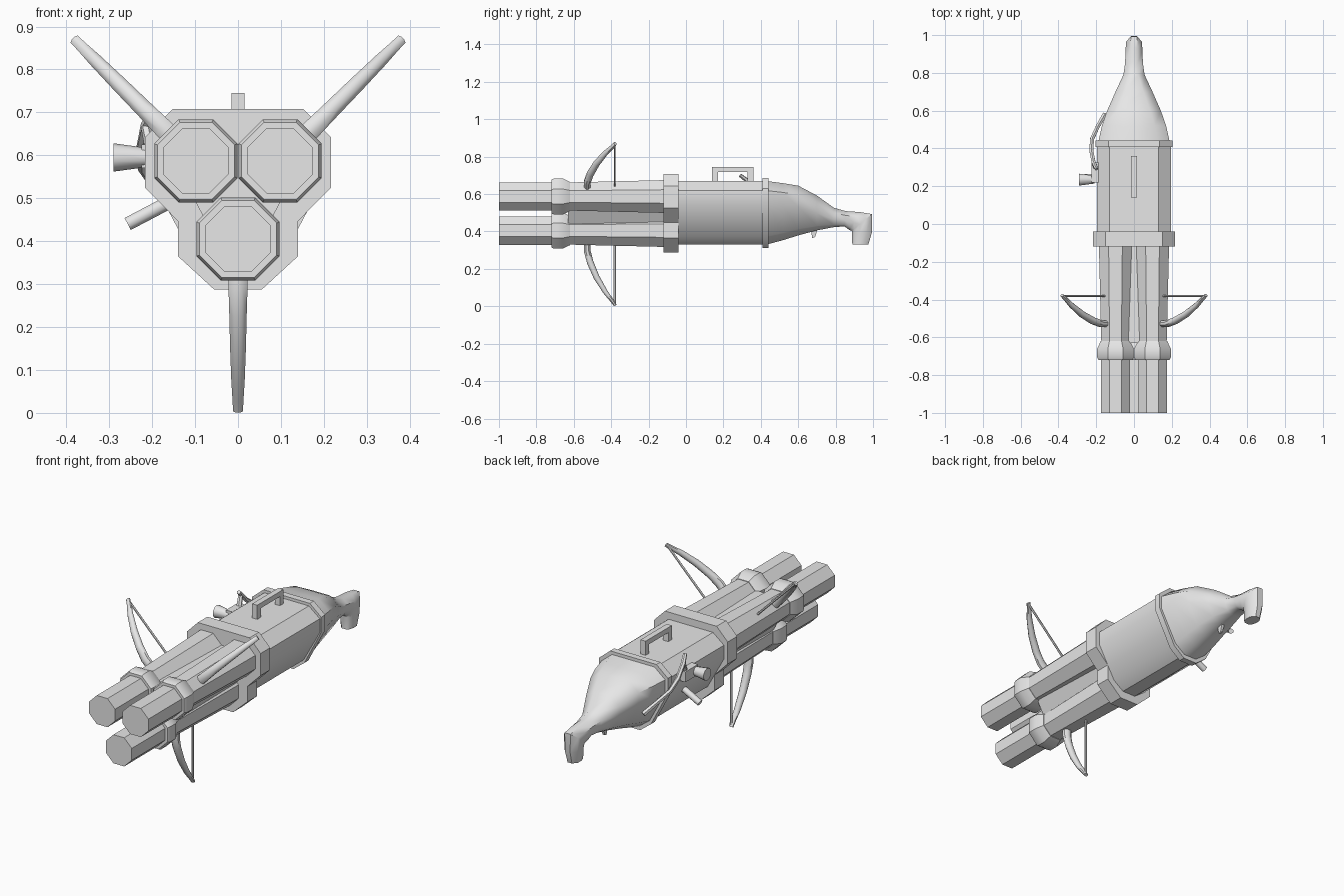
import bpy, bmesh, math
from mathutils import Vector

if "Cube" in bpy.data.objects:
    bpy.data.objects.remove(bpy.data.objects["Cube"])

grey = bpy.data.materials.new("light_grey")
grey.diffuse_color = (0.8, 0.8, 0.8, 1)
grey.use_nodes = True
grey.node_tree.nodes["Principled BSDF"].inputs["Base Color"].default_value = grey.diffuse_color


def loft(name, rings, smooth=30):
    """Skin a list of equal-length point rings and cap both ends."""
    bm = bmesh.new()
    rows = [[bm.verts.new(p) for p in ring] for ring in rings]
    n = len(rows[0])
    for a, b in zip(rows, rows[1:]):
        for i in range(n):
            j = (i + 1) % n
            bm.faces.new((a[i], a[j], b[j], b[i]))
    bm.faces.new(rows[0])
    bm.faces.new(rows[-1])
    bmesh.ops.recalc_face_normals(bm, faces=bm.faces[:])
    me = bpy.data.meshes.new(name)
    bm.to_mesh(me)
    bm.free()
    ob = bpy.data.objects.new(name, me)
    bpy.context.collection.objects.link(ob)
    me.materials.append(grey)
    bpy.ops.object.select_all(action='DESELECT')
    ob.select_set(True)
    bpy.context.view_layer.objects.active = ob
    bpy.ops.object.shade_smooth_by_angle(angle=math.radians(smooth))
    return ob


def mirrored(half):
    return half + [(-x, z) for x, z in reversed(half)]


def prism(name, profile, y0, y1):
    return loft(name, [[(x, y, z) for x, z in profile] for y in (y0, y1)])


def octagon(cx, cz, y, apothem):
    r = apothem / math.cos(math.pi / 8)
    return [(cx + r * math.cos((k + .5) * math.pi / 4), y,
             cz + r * math.sin((k + .5) * math.pi / 4)) for k in range(8)]


def tube(name, pts, radii, sides=8, smooth=50):
    """Sweep a round section along a path of points."""
    pts = [Vector(p) for p in pts]
    rings = []
    for i, p in enumerate(pts):
        d = (pts[min(i + 1, len(pts) - 1)] - pts[max(i - 1, 0)]).normalized()
        ref = Vector((0, 0, 1)) if abs(d.z) < .9 else Vector((0, 1, 0))
        u = d.cross(ref).normalized()
        v = d.cross(u)
        rings.append([p + radii[i] * (u * math.cos(a) + v * math.sin(a))
                      for a in [(k + .5) * 2 * math.pi / sides for k in range(sides)]])
    return loft(name, rings, smooth)


def box(name, lo, hi):
    prism(name, [(lo[0], lo[2]), (hi[0], lo[2]), (hi[0], hi[2]), (lo[0], hi[2])], lo[1], hi[1])


# Three barrels, each with a muzzle tube, collar, bow limb and string
s = math.sqrt(.5)
barrels = [("left", -.098, .587, (-s, s)), ("right", .098, .587, (s, s)),
           ("lower", 0, .405, (0, -1))]
for side, cx, cz, (dx, dz) in barrels:
    for part, prof in (("muzzle", [(-1, .076), (-.71, .076)]),
                       ("collar", [(-.72, .09), (-.705, .097), (-.66, .097), (-.62, .078)]),
                       ("barrel", [(-.63, .075), (-.1, .088)])):
        loft(f"{side}_{part}", [octagon(cx, cz, y, a) for y, a in prof])
    limb = []
    for r, y, w, t in ((.06, -.527, .024, .018), (.11, -.528, .023, .02),
                       (.17, -.512, .021, .02), (.25, -.478, .019, .018),
                       (.33, -.43, .016, .014), (.375, -.395, .013, .011),
                       (.4, -.378, .012, .009)):
        c = Vector((cx + dx * r, y, cz + dz * r))
        across = Vector((dz, 0, -dx))
        lean = Vector((dx * .5, -.85, dz * .5)) if r > .15 else Vector((0, -1, 0))
        limb.append([c + across * w * math.cos(k * math.pi / 4 + math.pi / 8) * 1.05
                     + lean * t * math.sin(k * math.pi / 4 + math.pi / 8) for k in range(8)])
    loft(f"{side}_bow_limb", limb, 50)
    tube(f"{side}_bow_string", [(cx + dx * r, -.381, cz + dz * r) for r in (.07, .4)],
         [.006, .006], 6)

# Core filling the gap between the barrels
core = mirrored([(.1, .625), (.13, .55), (.045, .39)])
prism("barrel_core", core, -.63, -.1)

# Clamp band around the barrels
band = mirrored([(.152, .708), (.217, .642), (.217, .525), (.14, .447),
                 (.14, .365), (.055, .287)])
prism("clamp_band", band, -.12, -.04)

# Main housing and rear ring
unit = [(.67, 1), (1, .7), (1, .27), (.51, -.74), (.2, -1)]
prism("housing", mirrored([(u * .195, .5 + v * .17) for u, v in unit]), -.05, .42)
prism("rear_ring", mirrored([(u * .203, .498 + v * .187) for u, v in unit]), .408, .442)

# Tapered stock that bends down into the grip: y, z, half width, half height, tilt, roundness
rounded = [(.4, 1), (1, .45), (1, -.2), (.8, -.75), (.4, -1)]
stock = []
for y, z, w, h, tilt, t in ((.43, .5, .19, .17, 0, 0), (.52, .506, .17, .152, 0, .1),
                            (.6, .512, .142, .133, 0, .25), (.7, .499, .098, .093, 0, .6),
                            (.79, .475, .056, .052, 0, 1), (.85, .468, .047, .041, 5, 1),
                            (.903, .456, .045, .056, 32, 1), (.94, .448, .042, .07, 50, 1),
                            (.941, .395, .038, .053, 90, 1), (.932, .33, .032, .043, 90, 1)):
    a = math.radians(tilt)
    half = [(w * (p[0] * (1 - t) + q[0] * t), h * (p[1] * (1 - t) + q[1] * t))
            for p, q in zip(unit, rounded)]
    stock.append([(x, y + v * math.sin(a), z + v * math.cos(a)) for x, v in mirrored(half)])
loft("stock_and_grip", stock, 45)

# Trigger under the stock
loft("trigger", [[(-.01, .665, .43), (.01, .665, .43), (.01, .71, .43), (-.01, .71, .43)],
                 [(-.006, .675, .365), (.006, .675, .365), (.006, .69, .37), (-.006, .69, .37)]])

# Carry handle on top
box("handle_bar", (-.015, .14, .718), (.015, .36, .745))
for name, y in (("handle_front_leg", .14), ("handle_rear_leg", .33)):
    box(name, (-.015, y, .66), (.015, y + .03, .72))

# Side mechanism on the left: knob, mount, crank rod and curved lever
tube("side_knob", [(-.21, .235, .595), (-.29, .235, .595)], [.022, .033], 10)
box("knob_mount", (-.225, .22, .57), (-.17, .325, .625))
tube("crank_rod", [(-.12, .25, .512), (-.257, .25, .44)], [.017, .017], 8)
tube("curved_lever", [(-.155, .58, .48), (-.19, .52, .525), (-.222, .45, .57),
                      (-.226, .39, .615), (-.215, .33, .67), (-.198, .29, .7)],
     [.014, .012, .012, .012, .012, .01], 6)
tube("lever_link", [(-.215, .33, .67), (-.2, .29, .6)], [.012, .014], 6)
